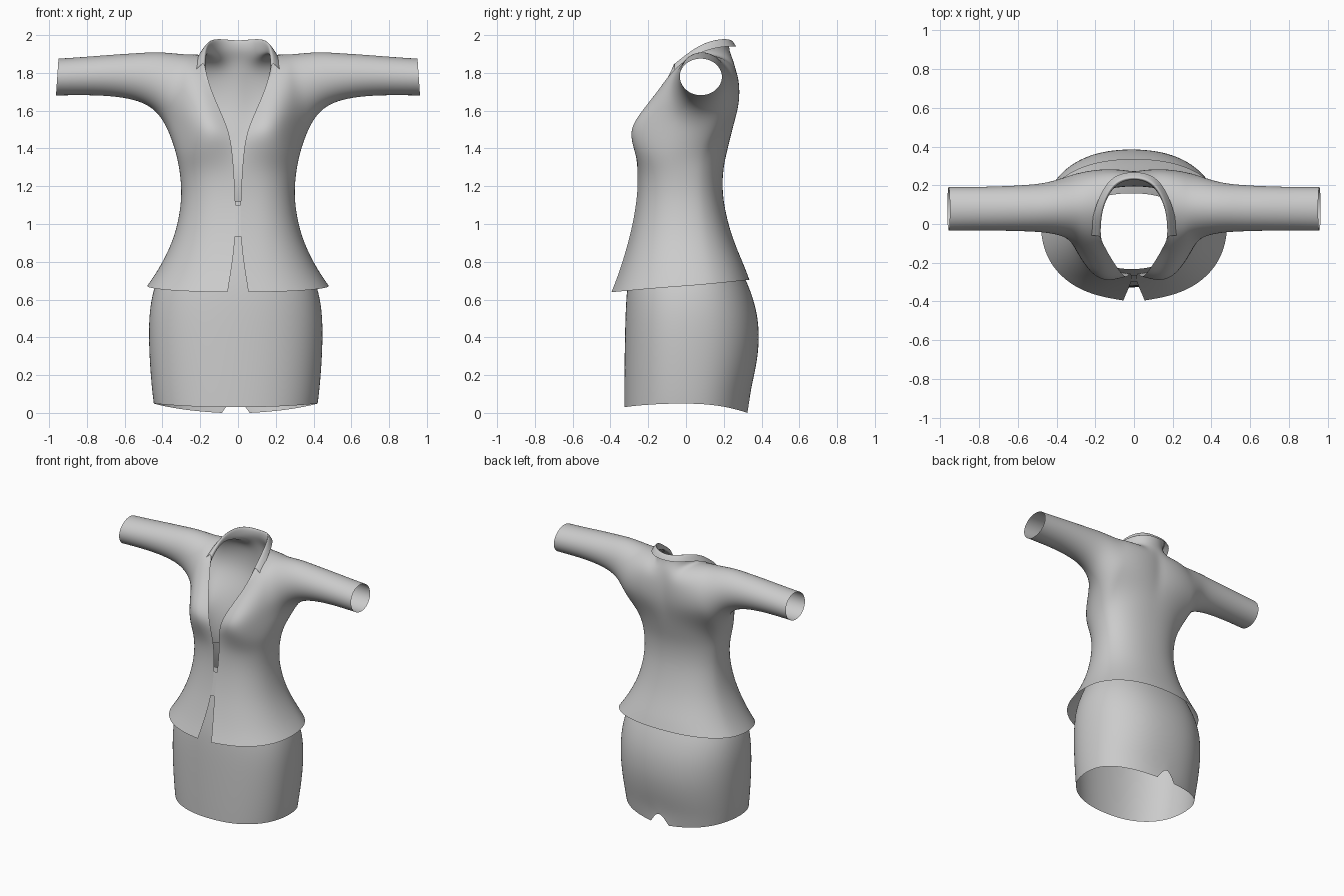
import bpy, bmesh
from math import sin, cos, radians, exp
from mathutils import Vector

if "Cube" in bpy.data.objects:
    bpy.data.objects.remove(bpy.data.objects["Cube"])

cloth = bpy.data.materials.new("grey_cloth")
cloth.use_nodes = True
GREY = (0.6, 0.6, 0.6, 1)
cloth.diffuse_color = GREY
cloth.node_tree.nodes["Principled BSDF"].inputs["Base Color"].default_value = GREY


def strip(bm, a, b, closed=False):
    """Quads between two equally long rows of vertices."""
    n = len(a)
    for i in range(n if closed else n - 1):
        j = (i + 1) % n
        bm.faces.new((a[i], a[j], b[j], b[i]))


def loft(bm, rows, closed=False):
    for a, b in zip(rows, rows[1:]):
        strip(bm, a, b, closed)


def finish(bm, name, x=0, levels=3):
    """Mirrored, subdivided, smooth cloth part."""
    bmesh.ops.recalc_face_normals(bm, faces=bm.faces)
    mesh = bpy.data.meshes.new(name)
    bm.to_mesh(mesh)
    bm.free()
    mesh.materials.append(cloth)
    mesh.shade_smooth()
    ob = bpy.data.objects.new(name, mesh)
    bpy.context.collection.objects.link(ob)
    ob.location.x = x
    ob.modifiers.new("Mirror", "MIRROR").merge_threshold = 0.002
    sub = ob.modifiers.new("Subdivision", "SUBSURF")
    sub.levels = sub.render_levels = levels
    sub.boundary_smooth = "PRESERVE_CORNERS"
    return ob


def power(v, p):
    return abs(v) ** p * (1 if v >= 0 else -1)


def oval(a, w, front, back, mid, p):
    """Point on a squarish oval; angle 0 is the front, 180 the back."""
    s, c = power(sin(radians(a)), p), power(cos(radians(a)), p)
    return w * s, mid - c * ((mid - front) if c > 0 else (back - mid))


# ---- jacket ----
bm = bmesh.new()


def point(x, y, z):
    if y < -0.03:  # bust
        y -= 0.085 * exp(-((x - 0.19) ** 2 + (z - 1.48) ** 2) / 0.0125)
    return bm.verts.new((x, y, z))


def row(a, b, n, bulge):
    """Row of n vertices from a to b, bowed in y."""
    a, b = Vector(a), Vector(b)
    pts = []
    for i in range(n):
        t = i / (n - 1)
        p = a.lerp(b, t)
        pts.append((p.x, p.y + bulge * 4 * t * (1 - t), p.z))
    return pts


# skirted lower body: height, half width, front, back, opening, hem tilt
body = [(0.672, 0.485, -0.395, 0.338, 0.055, 0.033),
        (0.75, 0.43, -0.36, 0.312, 0.041, 0.025),
        (0.86, 0.37, -0.32, 0.27, 0.022, 0.01),
        (0.98, 0.325, -0.285, 0.23, 0.012, 0),
        (1.14, 0.298, -0.257, 0.193, 0.014, 0),
        (1.28, 0.31, -0.253, 0.195, 0.022, 0),
        (1.38, 0.331, -0.262, 0.217, 0.03, 0)]
ANGLES = (0, 22, 40, 58, 75, 90, 105, 116, 128, 140, 153, 167, 180)
rings = []
for z, w, front, back, gap, tilt in body:
    ring = []
    for a in ANGLES:
        x, y = oval(a, w, front, back, 0, 0.88)
        x = gap if a == 0 else 0 if a == 180 else x
        ring.append(point(x, y, z - tilt * cos(radians(a))))
    rings.append(ring)

# armhole loop, from the armpit up the front and down the back
arm = []
for i in range(10):
    a = radians(-90 + 36 * i)
    arm.append((0.335 - 0.04 * sin(a), 0.09 - 0.17 * cos(a), 1.705 + 0.207 * sin(a)))
hole = [point(*p) for p in arm]

# chest and back panels up to the shoulder seam
lapel = [(0.045, -0.262, 1.48), (0.085, -0.215, 1.58), (0.14, -0.14, 1.7), (0.172, -0.075, 1.81)]
spine = [(0, 0.245, 1.5), (0, 0.27, 1.62), (0, 0.272, 1.75), (0, 0.255, 1.86)]
neck = (0.165, 0.08, 1.92)
front_rows, back_rows = [], []
for k in range(4):
    pts = row(lapel[k], arm[k + 1], 5, (-0.075, -0.05, -0.02, -0.01)[k])
    front_rows.append([point(*p) for p in pts[:-1]] + [hole[k + 1]])
    pts = row(arm[9 - k], spine[k], 7, 0.022)
    back_rows.append([hole[9 - k]] + [point(*p) for p in pts[1:]])
shoulder = [point(*p) for p in row(neck, arm[5], 5, 0)[:-1]] + [hole[5]]
nape = [point(0.105, 0.2, 1.925), point(0, 0.235, 1.92)]
front_rows.append(shoulder)
back_rows.append(shoulder[::-1] + nape)
loft(bm, front_rows)
loft(bm, back_rows)
rings.append(front_rows[0] + [hole[0]] + back_rows[0])
loft(bm, rings)

# sleeve: x, centre y, centre z, depth radius, height radius
sleeve = [(0.43, 0.085, 1.76, 0.14, 0.162), (0.53, 0.082, 1.782, 0.128, 0.131),
          (0.68, 0.08, 1.788, 0.122, 0.115), (0.83, 0.079, 1.783, 0.119, 0.107),
          (0.957, 0.078, 1.778, 0.12, 0.104)]
tubes = [hole]
for x, y, z, ry, rz in sleeve:
    ring = []
    for i in range(10):
        a = radians(-90 + 36 * i)
        ring.append(bm.verts.new((x - 0.007 * sin(a), y - ry * cos(a), z + rz * sin(a))))
    tubes.append(ring)
loft(bm, tubes, True)

# collar: stands up from the neckline, then folds out
seam = [front_rows[3][0], shoulder[0]] + nape
fold = [(0.178, -0.06, 1.865), (0.168, 0.085, 1.985), (0.105, 0.215, 2.01), (0, 0.24, 1.985)]
flap = [(0.228, -0.06, 1.81), (0.208, 0.08, 1.925), (0.13, 0.25, 1.945), (0, 0.275, 1.935)]
loft(bm, [seam] + [[bm.verts.new(p) for p in r] for r in (fold, flap)])
finish(bm, "jacket")

# ---- front closure joining both jacket edges ----
bm = bmesh.new()
loft(bm, [[bm.verts.new((0, y, z)), bm.verts.new((0.016, y, z))]
          for y, z in ((-0.296, 0.935), (-0.276, 1.02), (-0.262, 1.1))])
finish(bm, "front_closure", levels=1)

# ---- skirt: height, half width, front, back ----
bm = bmesh.new()
skirt = [(0.04, 0.438, -0.33, 0.325), (0.11, 0.446, -0.33, 0.342), (0.22, 0.456, -0.329, 0.37),
         (0.36, 0.464, -0.327, 0.392), (0.5, 0.464, -0.324, 0.386), (0.61, 0.45, -0.319, 0.358),
         (0.7, 0.424, -0.31, 0.322), (0.85, 0.355, -0.285, 0.25), (1.0, 0.3, -0.255, 0.19),
         (1.12, 0.278, -0.235, 0.16)]
rings = []
for k, (z, w, front, back) in enumerate(skirt):
    ring = []
    for i in range(13):
        a = 15 * i
        x, y = oval(a, w, front, back, 0, 0.88)
        x = 0 if i in (0, 12) else x
        if k == 0:  # hem dips at front and back, with a slit behind
            c = cos(radians(a))
            z = 0.05 - (0.02 if c > 0 else 0.05) * c * c
            x = 0.073 if i == 12 else max(x, 0.13) if i == 11 else x
        ring.append(bm.verts.new((x, y, z)))
    rings.append(ring)
loft(bm, rings)
finish(bm, "skirt", x=-0.012)
